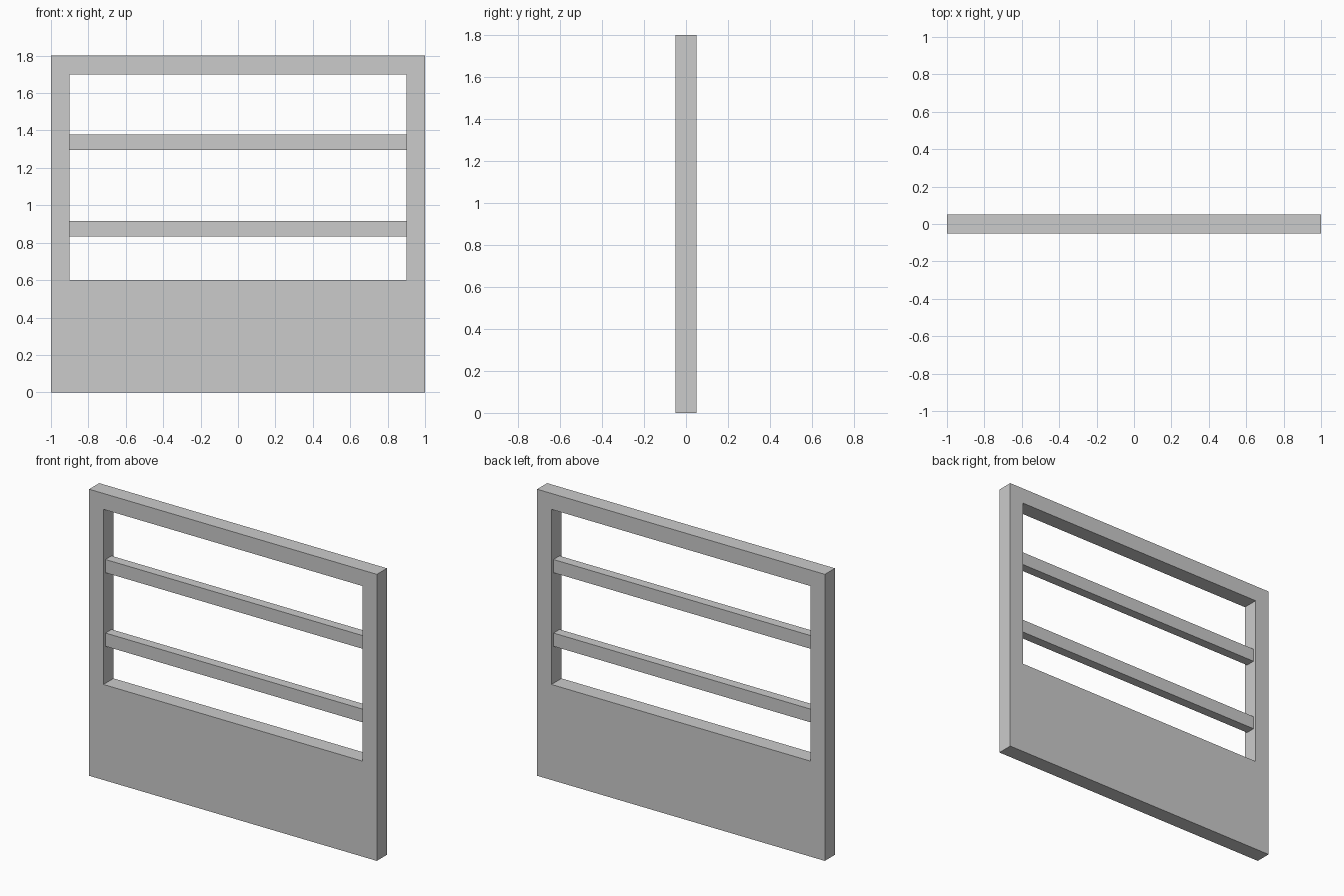
import bpy, bmesh

if "Cube" in bpy.data.objects:
    bpy.data.objects.remove(bpy.data.objects["Cube"])

HALF_DEPTH = 0.05


def finish(name, bm):
    bmesh.ops.recalc_face_normals(bm, faces=bm.faces)
    mesh = bpy.data.meshes.new(name)
    bm.to_mesh(mesh)
    bm.free()
    obj = bpy.data.objects.new(name, mesh)
    bpy.context.collection.objects.link(obj)
    return obj


def rectangle(x, z0, z1):
    return [(-x, z0), (x, z0), (x, z1), (-x, z1)]


# One-piece panel with a rectangular opening: front ring, then extruded back
bm = bmesh.new()
outer, inner = ([bm.verts.new((x, -HALF_DEPTH, z)) for x, z in loop]
                for loop in (rectangle(1.0, 0.0, 1.8), rectangle(0.9, 0.6, 1.7)))
for i in range(4):
    j = (i + 1) % 4
    bm.faces.new((outer[i], outer[j], inner[j], inner[i]))
ring = bmesh.ops.extrude_face_region(bm, geom=bm.faces[:], use_keep_orig=True)
back = [v for v in ring["geom"] if isinstance(v, bmesh.types.BMVert)]
bmesh.ops.translate(bm, verts=back, vec=(0, 2 * HALF_DEPTH, 0))
finish("panel_frame", bm)

# Two horizontal rails, slimmer than the frame
for name, z in (("lower_rail", 0.874), ("upper_rail", 1.336)):
    bm = bmesh.new()
    bmesh.ops.create_cube(bm, size=1.0)
    bmesh.ops.scale(bm, verts=bm.verts, vec=(1.8, 0.06, 0.083))
    finish(name, bm).location.z = z
